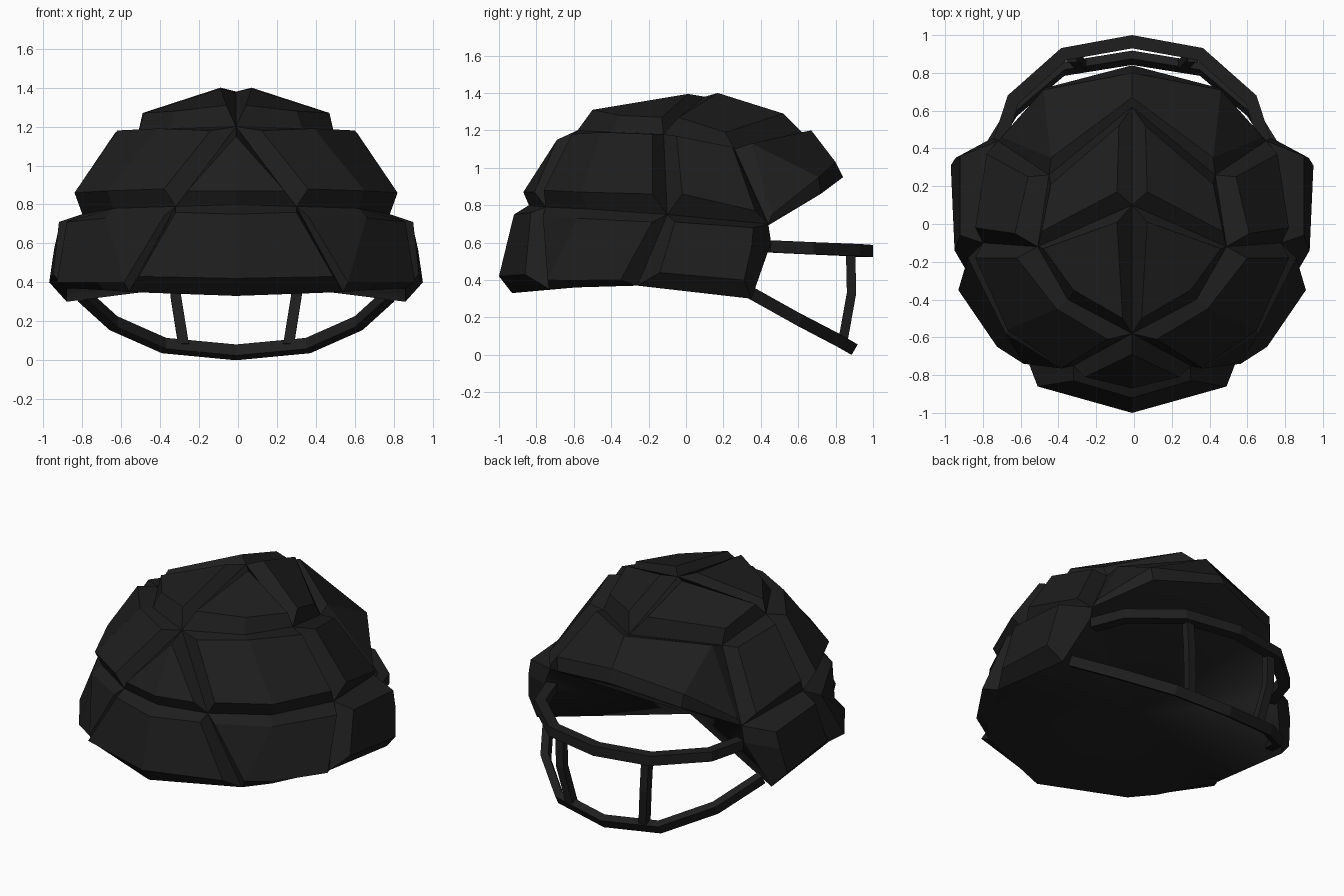
import bpy, bmesh
from mathutils import Vector

cube = bpy.data.objects.get("Cube")
if cube:
    bpy.data.objects.remove(cube)

black = bpy.data.materials.new("matte_black")
black.use_nodes = True
tone = (0.013, 0.013, 0.013, 1)
black.diffuse_color = tone
shader = black.node_tree.nodes["Principled BSDF"]
shader.inputs["Base Color"].default_value = tone
shader.inputs["Roughness"].default_value = 0.8

SHIFT = -0.01


def finish(bm, name):
    bmesh.ops.recalc_face_normals(bm, faces=bm.faces)
    mesh = bpy.data.meshes.new(name)
    bm.to_mesh(mesh)
    bm.free()
    mesh.materials.append(black)
    obj = bpy.data.objects.new(name, mesh)
    obj.location.x = SHIFT
    bpy.context.collection.objects.link(obj)
    return obj


# Groove junctions on one half of the shell
node = {
    "crown": (0, 0.10, 1.38), "crown_back": (0, -0.58, 1.20),
    "crown_front": (0, 0.62, 1.19), "crown_bend": (0.34, -0.40, 1.19),
    "crown_side": (0.50, -0.12, 1.18), "temple": (0.44, 0.26, 1.10),
    "belt_mid": (0, -0.84, 0.80), "belt_back": (0.31, -0.75, 0.79),
    "belt_bend": (0.63, -0.53, 0.78), "belt_side": (0.79, -0.10, 0.75),
    "belt_front": (0.71, 0.44, 0.70), "rim_mid": (0, -0.93, 0.33),
    "rim_back": (0.55, -0.73, 0.35), "rim_bend": (0.68, -0.60, 0.36),
    "rim_side": (0.87, -0.26, 0.37), "rim_front": (0.87, 0.35, 0.30),
    "cheek": (0.74, 0.455, 0.60),
    "brow_corner": (0.46, 0.72, 0.86), "brow_mid": (0, 0.84, 0.95),
}

# Each plate: junctions with their raised corners, and an optional cap crease
plates = [
    ({"crown": (0.08, 0.01, 1.395), "crown_back": (0.05, -0.50, 1.31),
      "crown_bend": (0.31, -0.35, 1.28), "crown_side": (0.47, -0.13, 1.27)}, None),
    ({"crown": (0.08, 0.17, 1.40), "crown_side": (0.48, -0.04, 1.27),
      "temple": (0.43, 0.21, 1.19), "crown_front": (0.07, 0.52, 1.29)}, None),
    ({"crown_front": (0, 0.67, 1.20), "temple": (0.43, 0.35, 1.13),
      "belt_front": (0.69, 0.46, 0.75), "brow_corner": (0.47, 0.71, 0.95),
      "brow_mid": (0, 0.80, 1.03)}, (1, 3)),
    ({"crown_side": (0.62, -0.05, 1.17), "belt_side": (0.83, -0.02, 0.86),
      "belt_front": (0.77, 0.37, 0.77), "temple": (0.55, 0.25, 1.11)}, None),
    ({"crown_back": (0.13, -0.61, 1.18), "belt_back": (0.37, -0.76, 0.88),
      "belt_bend": (0.66, -0.56, 0.87), "belt_side": (0.83, -0.18, 0.86),
      "crown_side": (0.61, -0.18, 1.18), "crown_bend": (0.40, -0.45, 1.19)}, (2, 5)),
    ({"crown_back": (0, -0.69, 1.15), "belt_back": (0.25, -0.81, 0.87),
      "belt_mid": (0, -0.87, 0.87)}, None),
    ({"belt_mid": (0, -0.92, 0.75), "belt_back": (0.31, -0.83, 0.76),
      "rim_back": (0.50, -0.86, 0.43), "rim_mid": (0, -1, 0.42)}, None),
    ({"belt_back": (0.37, -0.765, 0.74), "belt_bend": (0.67, -0.58, 0.73),
      "belt_side": (0.87, -0.18, 0.71), "rim_side": (0.92, -0.35, 0.40),
      "rim_bend": (0.715, -0.65, 0.40), "rim_back": (0.575, -0.74, 0.40)}, (1, 5)),
    ({"belt_side": (0.91, -0.06, 0.71), "rim_side": (0.94, -0.14, 0.44),
      "rim_front": (0.96, 0.31, 0.40), "cheek": (0.935, 0.35, 0.57),
      "belt_front": (0.91, 0.36, 0.68)}, None),
]


def cap(bm, points, crease=None):
    verts = [bm.verts.new(p) for p in points]
    face = bm.faces.new(verts)
    if crease:
        bmesh.utils.face_split(face, verts[crease[0]], verts[crease[1]])


# Shell: raised plates separated by grooves
bm = bmesh.new()
for side in (1, -1):
    def flip(p):
        return Vector((p[0] * side, p[1], p[2]))

    for corners, crease in plates:
        base = [flip(node[k]) for k in corners]
        top = [flip(p) for p in corners.values()]
        cap(bm, top, crease)
        for i in range(len(base)):
            j = (i + 1) % len(base)
            # Plates crossing the centre line have no groove there
            if top[i].x == 0 and top[j].x == 0:
                continue
            cap(bm, [base[i], base[j], top[j], top[i]])
bmesh.ops.remove_doubles(bm, verts=bm.verts, dist=0.0005)

# Underside: smooth fan from the rim and face opening to a middle point
hub = bm.verts.new((0, -0.03, 0.41))
for edge in [e for e in bm.edges if e.is_boundary]:
    bm.faces.new((*edge.verts, hub)).smooth = True
finish(bm, "helmet_shell")


# Square bars swept along a path
def bar(name, path, up, width, height):
    bm = bmesh.new()
    up = Vector(up).normalized()
    pts = [Vector(p) for p in path]
    rings = []
    for i, p in enumerate(pts):
        along = (pts[min(i + 1, len(pts) - 1)] - pts[max(i - 1, 0)]).normalized()
        out = along.cross(up).normalized() * width / 2
        rise = up * height / 2
        rings.append([bm.verts.new(p + a * out + b * rise)
                      for a, b in ((1, 1), (1, -1), (-1, -1), (-1, 1))])
    for r, s in zip(rings, rings[1:]):
        for k in range(4):
            n = (k + 1) % 4
            bm.faces.new((r[k], r[n], s[n], s[k]))
    bm.faces.new(rings[0])
    bm.faces.new(rings[-1])
    return finish(bm, name)


def arch(half):
    return [(-x, y, z) for x, y, z in half[:0:-1]] + half


# Face guard
bar("guard_upper_bar", arch([(0, 0.965, 0.555), (0.36, 0.90, 0.56),
                             (0.63, 0.66, 0.57), (0.70, 0.44, 0.58)]),
    (0, 0, 1), 0.07, 0.065)
bar("guard_lower_bar", arch([(0, 0.88, 0.04), (0.37, 0.82, 0.075),
                             (0.63, 0.60, 0.19), (0.79, 0.34, 0.335)]),
    (0, 0.5, 0.87), 0.05, 0.065)
for side, label in ((1, "left"), (-1, "right")):
    bar("guard_upright_" + label,
        [(side * x, y, z) for x, y, z in
         ((0.32, 0.88, 0.56), (0.31, 0.885, 0.33), (0.27, 0.84, 0.08))],
        (1, 0, 0), 0.05, 0.055)
